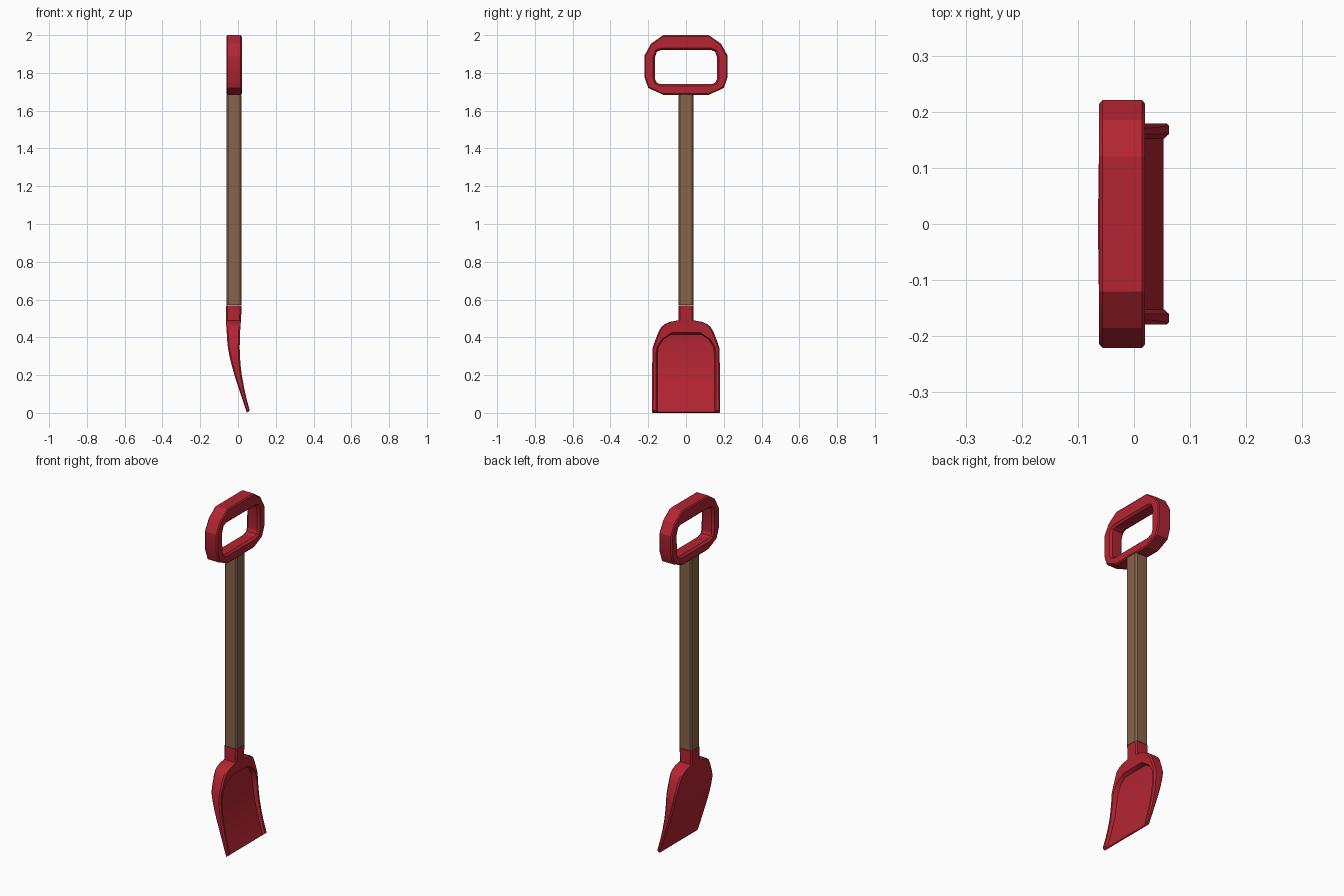
import bpy, bmesh, math
from mathutils import Vector

if "Cube" in bpy.data.objects:
    bpy.data.objects.remove(bpy.data.objects["Cube"])


def material(name, rgb):
    m = bpy.data.materials.new(name)
    m.diffuse_color = (*rgb, 1)
    m.use_nodes = True
    m.node_tree.nodes["Principled BSDF"].inputs["Base Color"].default_value = m.diffuse_color
    return m


RED = material("red plastic", (0.45, 0.018, 0.032))
WOOD = material("brown wood", (0.235, 0.130, 0.068))


def loft(name, rings, mat, closed=False, angle=30):
    """Skin a list of equal-length rings; cap the ends unless closed."""
    bm = bmesh.new()
    rows = [[bm.verts.new(p) for p in r] for r in rings]
    n = len(rows[0])
    pairs = list(zip(rows, rows[1:]))
    if closed:
        pairs.append((rows[-1], rows[0]))
    for a, b in pairs:
        for i in range(n):
            j = (i + 1) % n
            bm.faces.new((a[i], a[j], b[j], b[i]))
    if not closed:
        bm.faces.new(rows[0])
        bm.faces.new(rows[-1])
    bmesh.ops.recalc_face_normals(bm, faces=bm.faces)
    me = bpy.data.meshes.new(name)
    bm.to_mesh(me)
    bm.free()
    ob = bpy.data.objects.new(name, me)
    bpy.context.collection.objects.link(ob)
    me.materials.append(mat)
    bpy.context.view_layer.objects.active = ob
    ob.select_set(True)
    bpy.ops.object.shade_smooth_by_angle(angle=math.radians(angle))
    ob.select_set(False)
    return ob


# Grip: chamfered loop between an outer and an inner outline (y, z), mirrored in y
def mirrored(half):
    return half + [(-y, z) for y, z in reversed(half)]


outer = mirrored([(.12, 2.0), (.185, 1.955), (.221, 1.89), (.221, 1.78), (.2, 1.72), (.12, 1.684)])
inner = mirrored([(.135, 1.92), (.155, 1.911), (.163, 1.885), (.163, 1.765), (.155, 1.748), (.135, 1.74)])
X0, X1 = -0.062, 0.02
rings = []
for o, i in zip(outer, inner):
    o, i = Vector((0, *o)), Vector((0, *i))
    d = (i - o).normalized()
    section = [(X0 + .006, o), (X1 - .006, o), (X1, o + d * .007), (X1, i - d * .011),
               (X1 - .011, i), (X0 + .011, i), (X0, i - d * .011), (X0, o + d * .007)]
    rings.append([p + Vector((x, 0, 0)) for x, p in section])
loft("grip_handle", rings, RED, closed=True, angle=20)


# Shaft: square pole with chamfered corners
def pole(z, h=.04, c=.008, cx=-.021):
    pts = [(h - c, h), (h, h - c), (h, c - h), (h - c, -h), (c - h, -h), (-h, c - h), (-h, h - c), (c - h, h)]
    return [(cx + x, y, z) for x, y in pts]


loft("shaft", [pole(.57), pole(1.686)], WOOD, angle=20)

# Blade with collar: z, back x, front x, half width, recess half width, recess depth
levels = [
    (.568, -.064, .019, .040, .025, 0),
    (.490, -.064, .016, .040, .025, 0),
    (.482, -.063, .015, .085, .035, 0),
    (.470, -.063, .014, .112, .045, 0),
    (.455, -.062, .013, .131, .055, 0),
    (.426, -.060, .011, .147, .075, 0),
    (.415, -.059, .011, .151, .090, .022),
    (.390, -.058, .010, .161, .128, .024),
    (.348, -.054, .009, .176, .154, .024),
    (.300, -.045, .010, .178, .160, .023),
    (.250, -.033, .014, .179, .160, .021),
    (.200, -.019, .020, .179, .160, .019),
    (.140, .000, .031, .179, .160, .016),
    (.080, .020, .044, .179, .160, .013),
    (.006, .047, .062, .179, .160, .009),
]
rings = []
for k, (z, b, f, w, r, d) in enumerate(levels):
    c = min(.008, (f - b) * .25)
    half = [(b, w - c), (b + c, w), (f - c, w), (f, w - c), (f, r), (f - d, r - .008)]
    ring = half + [(x, -y) for x, y in reversed(half)]
    tilt = .8 if k == len(levels) - 1 else 0      # slanted cutting edge
    rings.append([(x, y, z - .006 * (tilt > 0) + tilt * (x - b)) for x, y in ring])
loft("scoop_blade", rings, RED, angle=32)
